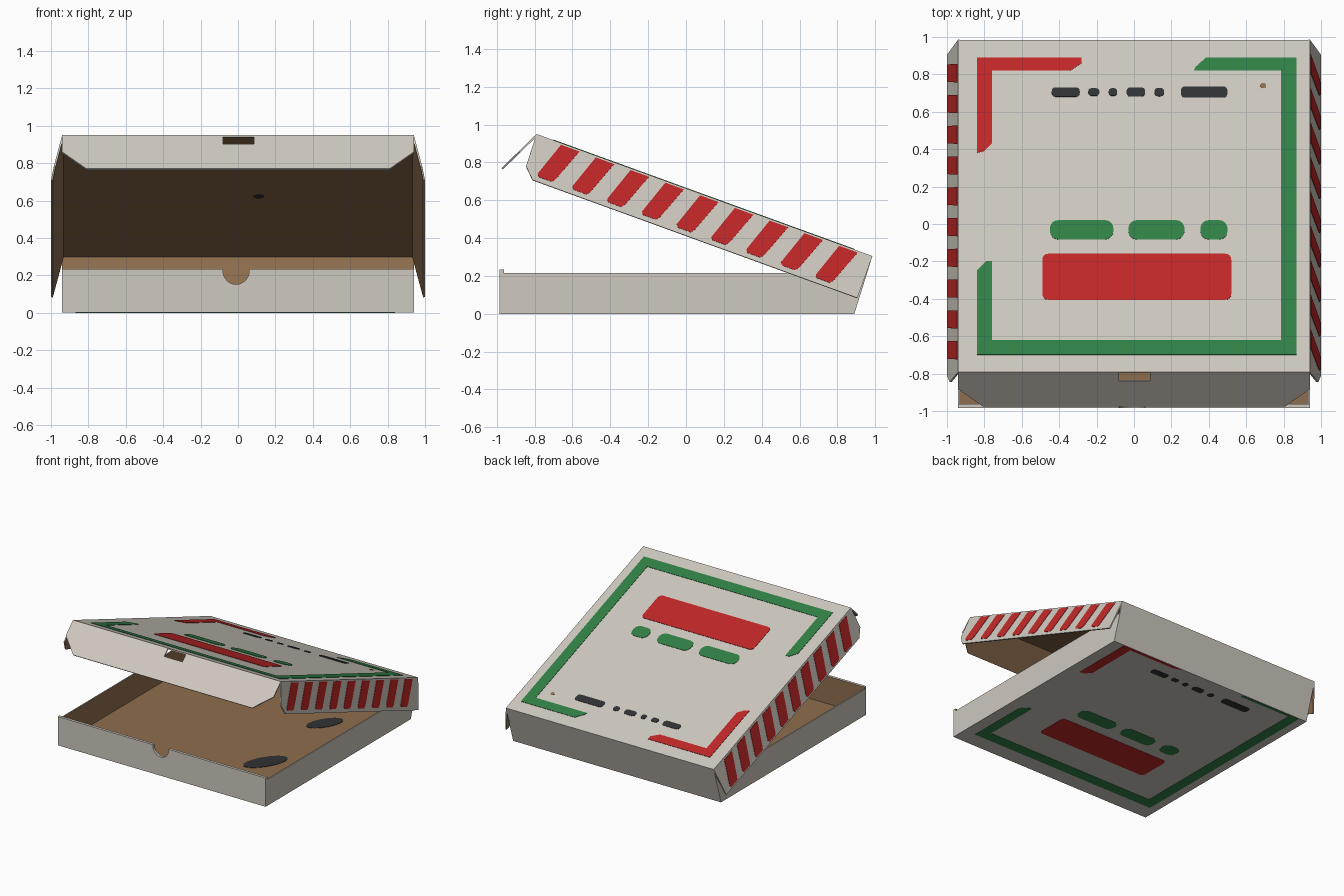
import bpy, bmesh, math
from mathutils import Vector

if "Cube" in bpy.data.objects:
    bpy.data.objects.remove(bpy.data.objects["Cube"])


def material(name, rgb):
    m = bpy.data.materials.new(name)
    m.diffuse_color = (*rgb, 1)
    m.use_nodes = True
    m.node_tree.nodes["Principled BSDF"].inputs["Base Color"].default_value = m.diffuse_color
    return m


WHITE = material("off white card", (0.62, 0.58, 0.52))
BROWN = material("brown cardboard", (0.27, 0.155, 0.075))
RED = material("red ink", (0.53, 0.02, 0.02))
GREEN = material("green ink", (0.03, 0.215, 0.06))
BLACK = material("black ink", (0.03, 0.032, 0.034))

T = 0.01      # card thickness
INK = 0.003   # print thickness
C, S = 0.94, 0.3414   # lid tilt, cosine and sine
LEN = 1.889   # lid length along the slope


def sheet(name, pts, direction, thick, outer, inner=None):
    """Flat outline pushed along direction; the far face gets the inner colour."""
    bm = bmesh.new()
    off = Vector(direction).normalized() * thick
    a = [bm.verts.new(p) for p in pts]
    b = [bm.verts.new(Vector(p) + off) for p in pts]
    bm.faces.new(a)
    far = bm.faces.new(b)
    n = len(a)
    for i in range(n):
        bm.faces.new((a[i], a[(i + 1) % n], b[(i + 1) % n], b[i]))
    if inner:
        far.material_index = 1
    bmesh.ops.recalc_face_normals(bm, faces=bm.faces[:])
    me = bpy.data.meshes.new(name)
    bm.to_mesh(me)
    bm.free()
    me.materials.append(outer)
    if inner:
        me.materials.append(inner)
    ob = bpy.data.objects.new(name, me)
    bpy.context.collection.objects.link(ob)
    return ob


def rounded(x0, x1, y0, y1, r):
    out = []
    for cx, cy, a0 in ((x1 - r, y1 - r, 0), (x0 + r, y1 - r, 90),
                       (x0 + r, y0 + r, 180), (x1 - r, y0 + r, 270)):
        for k in range(5):
            a = math.radians(a0 + k * 22.5)
            out.append((cx + r * math.cos(a), cy + r * math.sin(a)))
    return out


def ellipse(cx, cy, rx, ry, deg=0):
    d = math.radians(deg)
    out = []
    for k in range(16):
        a = k * math.tau / 16
        u, v = rx * math.cos(a), ry * math.sin(a)
        out.append((cx + u * math.cos(d) - v * math.sin(d),
                    cy + u * math.sin(d) + v * math.cos(d)))
    return out


# --- Tray ---
sheet("tray_floor", [(-.94, -.985, 0), (.94, -.985, 0), (.94, .89, 0), (-.94, .89, 0)],
      (0, 0, 1), T, WHITE, BROWN)
for side, label in ((-1, "left"), (1, "right")):
    x = .94 * side
    sheet("tray_wall_" + label,
          [(x, -.985, 0), (x, .89, 0), (x, .957, .215), (x, -.985, .215)],
          (-side, 0, 0), T, WHITE, BROWN)

# front wall with a half round thumb notch
notch = [(-.01 + .07 * math.cos(math.pi * k / 12), .222 - .07 * math.sin(math.pi * k / 12))
         for k in range(13)]
front = [(-.94, 0), (.94, 0), (.94, .235), (.06, .235)] + notch + [(-.08, .235), (-.94, .235)]
sheet("tray_front_wall", [(x, -.985, z) for x, z in front], (0, 1, 0), .022, WHITE, BROWN)

# leaning back wall that joins tray and lid
sheet("back_wall", [(-.94, .89, 0), (.94, .89, 0), (.94, .985, .305), (-.94, .985, .305)],
      (0, -.305, .095), T, WHITE, BROWN)

# dark stains on the tray floor
for i, e in enumerate((ellipse(.5, -.36, .18, .08, 60), ellipse(.47, .45, .15, .07, 60))):
    sheet(f"floor_stain_{i}", [(x, y, T) for x, y in e], (0, 0, 1), INK, BLACK)


# --- Lid ---
def lid_z(y):
    return .95 - (y + .79) * S / C


def side_pt(side, s, t):
    """Point on a flared lid side: s along the lid, t down from it."""
    return (side * (.94 + .06 * t / .235), -.79 + C * s - S * t, .95 - S * s - C * t)


UP = (0, S, C)
DOWN = (0, -S, -C)
sheet("lid_top", [(x, y, lid_z(y)) for x, y in
                  ((-.94, -.79), (.94, -.79), (.94, .985), (-.94, .985))], DOWN, T, WHITE, BROWN)

# front flap with cut corners and a slot at the fold
flap = [(-.94, 0), (-.08, 0), (-.08, .27), (.085, .27), (.085, 0), (.94, 0),
        (.94, .5), (.81, 1), (-.81, 1), (-.94, .5)]
sheet("lid_front_flap", [(x, -.79 - .185 * w, .95 - .18 * w) for x, w in flap],
      (0, .7, -.72), T, WHITE, BROWN)

# flared sides with diagonal stripes
outline = [(0, 0), (LEN, 0), (LEN, .235), (.063, .235), (.006, .178)]
stripe_right = [(-.052, .01), (.052, .01), (-.016, .19), (-.032, .21), (-.105, .21), (-.116, .195)]
stripe_left = [(-.052, .015), (.052, .015), (.12, .205), (.11, .222), (.03, .222), (.02, .205)]
for side, label, stripe, start, step, count in (
        (1, "right", stripe_right, .193, .1955, 9), (-1, "left", stripe_left, .128, .175, 10)):
    a, b, c = (Vector(side_pt(side, *p)) for p in ((0, 0), (1, 0), (0, .2)))
    n = (b - a).cross(c - a).normalized()
    if n.x * side < 0:
        n = -n
    sheet("lid_side_" + label, [side_pt(side, *p) for p in outline], -n, T, WHITE, BROWN)
    for i in range(count):
        pts = [side_pt(side, start + i * step + s, t) for s, t in stripe]
        sheet(f"stripe_{label}_{i}", pts, n, INK, RED)

# --- Printed shapes, in plan coordinates of the lid ---
prints = [
    ("red_corner", RED, [(-.84, .89), (-.28, .89), (-.28, .86), (-.34, .82), (-.76, .82),
                         (-.76, .43), (-.80, .39), (-.84, .38)]),
    ("green_frame", GREEN, [(.32, .82), (.33, .84), (.385, .89), (.87, .89), (.87, -.70),
                            (-.84, -.70), (-.84, -.25), (-.79, -.2), (-.76, -.2),
                            (-.76, -.62), (.785, -.62), (.785, .82)]),
    ("red_block", RED, rounded(-.49, .52, -.405, -.16, .03)),
]
for i, (x0, x1) in enumerate(((-.45, -.11), (-.03, .27), (.355, .5))):
    prints.append((f"green_bar_{i}", GREEN, rounded(x0, x1, -.083, .02, .045)))
for i, (x0, x1, h) in enumerate(((-.44, -.29, .025), (-.245, -.185, .02), (-.135, -.09, .02),
                                 (-.04, .06, .024), (.11, .16, .022), (.25, .5, .03))):
    prints.append((f"black_dash_{i}", BLACK, rounded(x0, x1, .705 - h, .705 + h, h * .8)))

for name, mat, pts in prints:
    sheet("lid_" + name, [(x, y, lid_z(y)) for x, y in pts], UP, INK, mat)
    # same print, turned over, on the underside of the tray
    under = [(-x, min(.885, 1.06 * (y + .79) / C - .953), 0.001) for x, y in pts]
    sheet("base_" + name, under, (0, 0, -1), INK, mat)

# small marks on the lid
sheet("lid_spot", [(x, y, lid_z(y)) for x, y in ellipse(.69, .74, .016, .014)], UP, INK, BROWN)
sheet("lid_inner_spot", [(x, y, lid_z(y) - T / C) for x, y in ellipse(.11, .08, .028, .025)],
      DOWN, INK, BLACK)
